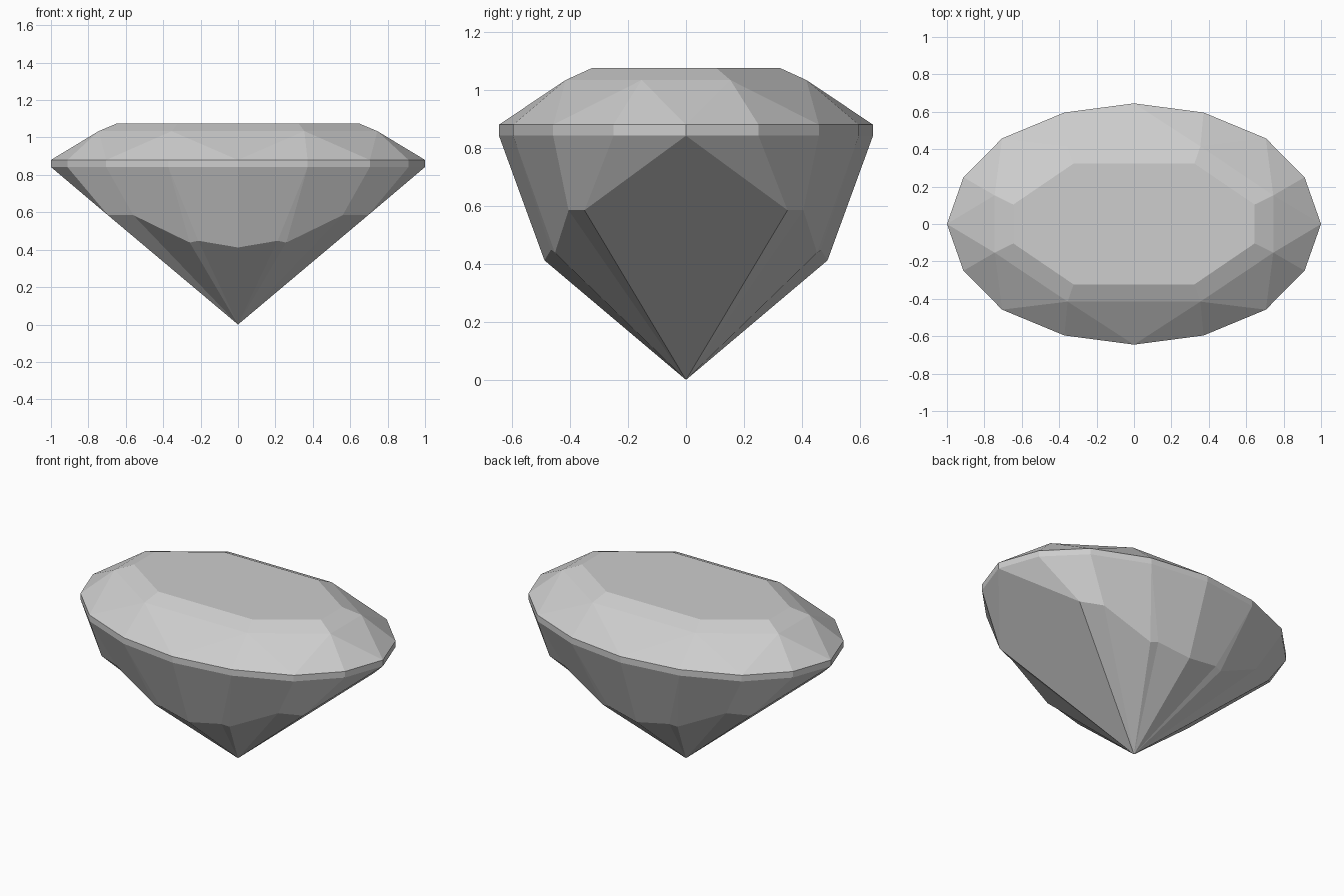
import bpy
from mathutils import Vector

# Remove only the default cube
cube = bpy.data.objects.get("Cube")
if cube:
    bpy.data.objects.remove(cube, do_unlink=True)

GREY = (0.61, 0.61, 0.61, 1.0)
stone = bpy.data.materials.new("pale grey stone")
stone.use_nodes = True
stone.diffuse_color = GREY
shader = stone.node_tree.nodes["Principled BSDF"]
shader.inputs["Base Color"].default_value = GREY
shader.inputs["Roughness"].default_value = 0.7

CORE = Vector((0, 0, 0.6))  # inner point that every facet faces away from


def at(z, points):
    """Lift a flat outline to height z."""
    return [Vector((x, y, z)) for x, y in points]


def quarter_cut(name, facets):
    """Build one quarter of the stone from its facets and mirror it."""
    verts, faces = [], []
    for facet in facets:
        a, b, c = facet[:3]
        if (b - a).cross(c - a).dot(a - CORE) < 0:
            facet = facet[::-1]
        start = len(verts)
        verts.extend(facet)
        faces.append(range(start, len(verts)))
    mesh = bpy.data.meshes.new(name)
    mesh.from_pydata([v[:] for v in verts], [], [list(f) for f in faces])
    mesh.materials.append(stone)
    part = bpy.data.objects.new(name, mesh)
    bpy.context.collection.objects.link(part)
    weld = part.modifiers.new("weld", "WELD")
    weld.merge_threshold = 0.0005
    mirror = part.modifiers.new("mirror", "MIRROR")
    mirror.use_axis = (True, True, False)
    return part


def band(lower, upper):
    """Quads between two outlines of equal length."""
    return [[lower[i], lower[i + 1], upper[i + 1], upper[i]]
            for i in range(len(lower) - 1)]


# Quarter outlines, running from the +x axis to the +y axis
rim = [(1, 0), (0.912, 0.25), (0.705, 0.458), (0.372, 0.596), (0, 0.645)]
table = at(1.076, [(0.645, 0), (0.645, 0.104), (0.323, 0.323), (0, 0.323)])
step = at(1.034, [(0.745, 0), (0.745, 0.153), (0.355, 0.415), (0, 0.415)])
top_rim = at(0.88, rim)
low_rim = at(0.842, rim)

# Crown: flat table, narrow step and triangular facets down to the rim
side, front = step[1], step[2]
r = top_rim
crown = [[Vector((0, 0, table[0].z))] + table] + band(step, table)
crown += [[r[0], step[0], side], [r[0], r[1], side], [r[1], r[2], side],
          [r[2], side, front],
          [r[2], r[3], front], [r[3], r[4], front], [r[4], step[3], front]]
quarter_cut("crown", crown)

# Girdle: thin upright band
quarter_cut("girdle", band(low_rim, top_rim))

# Pavilion: long facets narrowing to the bottom point
tip = Vector((0, 0, 0))
a = Vector((0.696, 0.35, 0.585))
b = Vector((0.56, 0.405, 0.585))
c = Vector((0.258, 0.452, 0.438))
d = Vector((0.212, 0.466, 0.448))
e = Vector((0, 0.488, 0.412))
r = low_rim
quarter_cut("pavilion", [
    [tip, r[0], a], [r[0], r[1], a], [r[1], r[2], b, a],
    [r[2], r[3], c, b], [r[3], d, c], [r[3], r[4], e, d],
    [tip, a, b], [tip, b, c], [tip, c, d], [tip, d, e]])
